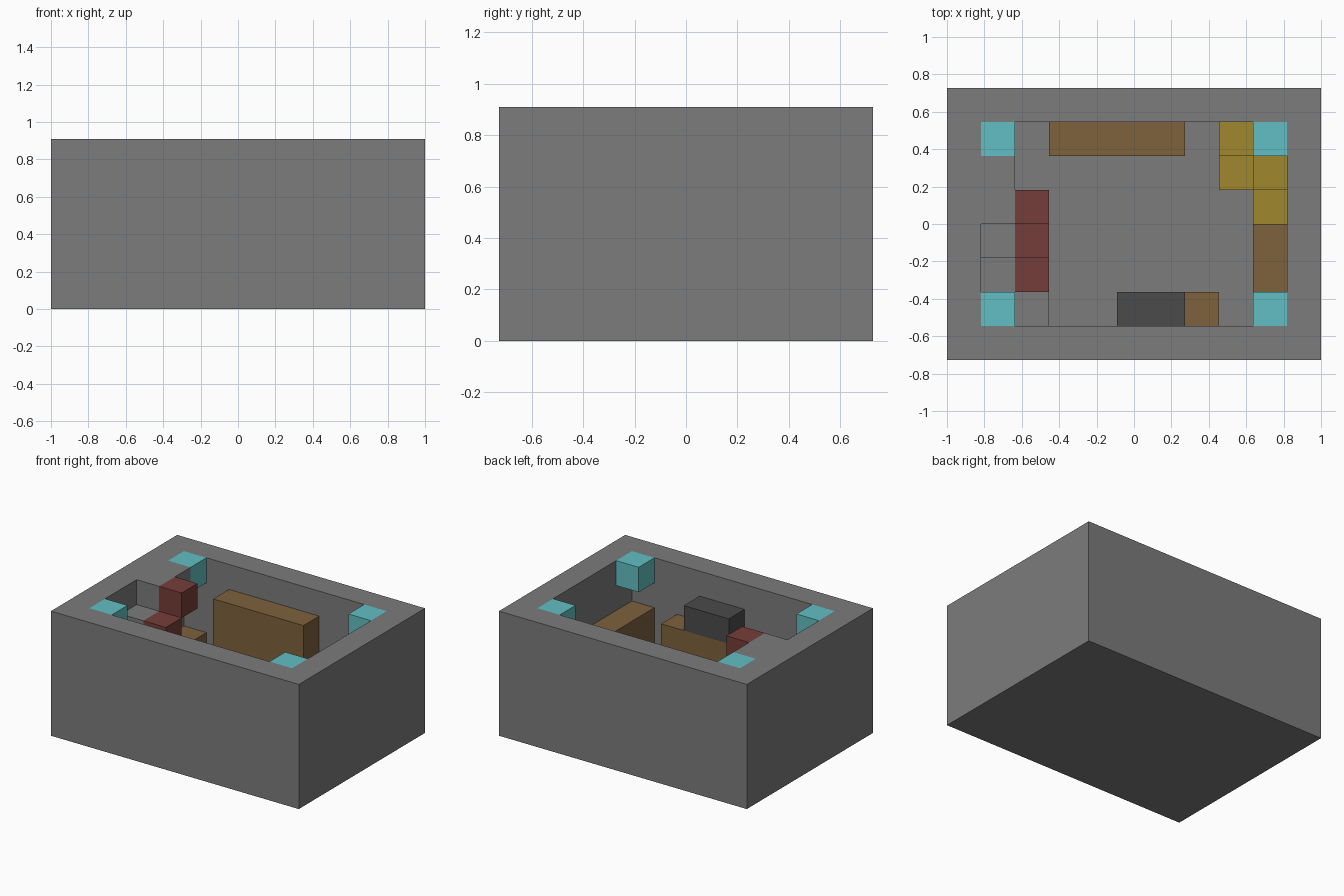
import bpy, bmesh
from mathutils import Vector

default = bpy.data.objects.get("Cube")
if default:
    bpy.data.objects.remove(default, do_unlink=True)

U = 2 / 11                      # size of one block
NX, NY, NZ = 11, 8, 5           # room size in blocks


def material(name, rgb):
    m = bpy.data.materials.new(name)
    m.use_nodes = True
    color = (*rgb, 1)
    m.diffuse_color = color
    bsdf = next(n for n in m.node_tree.nodes if n.type == 'BSDF_PRINCIPLED')
    bsdf.inputs["Base Color"].default_value = color
    bsdf.inputs["Roughness"].default_value = 0.9
    return m


STONE = material("stone grey", (0.2, 0.2, 0.2))
WOOD = material("wood brown", (0.21, 0.12, 0.048))
DARK = material("charcoal", (0.07, 0.07, 0.07))
RED = material("rail red", (0.18, 0.048, 0.041))
GOLD = material("seat yellow", (0.35, 0.25, 0.027))
GLOW = material("lamp cyan", (0.12, 0.52, 0.55))


def finish(name, bm, mat):
    mesh = bpy.data.meshes.new(name)
    bm.to_mesh(mesh)
    bm.free()
    mesh.materials.append(mat)
    obj = bpy.data.objects.new(name, mesh)
    bpy.context.collection.objects.link(obj)
    return obj


def box_mesh(start, size):
    """Box from a starting block and a size, both counted in blocks."""
    bm = bmesh.new()
    bmesh.ops.create_cube(bm, size=1)
    centre = Vector(start) + Vector(size) / 2 - Vector((NX / 2, NY / 2, 0))
    for v in bm.verts:
        v.co = (Vector(c * s for c, s in zip(v.co, size)) + centre) * U
    return bm


def block(name, start, size, mat):
    return finish(name, box_mesh(start, size), mat)


# Room shell: inset the top and sink it to the floor
bm = box_mesh((0, 0, 0), (NX, NY, NZ))
bm.normal_update()
top = max(bm.faces, key=lambda f: f.normal.z)
bmesh.ops.inset_region(bm, faces=[top], thickness=U, use_even_offset=True)
floor = bmesh.ops.extrude_face_region(bm, geom=[top])
bmesh.ops.delete(bm, geom=[top], context='FACES_ONLY')
for v in floor["geom"]:
    if isinstance(v, bmesh.types.BMVert):
        v.co.z = U
bmesh.ops.recalc_face_normals(bm, faces=bm.faces)
finish("room_shell", bm, STONE)

# Corner lamps
for side, x in (("right", 1), ("left", 9)):
    for end, y in (("front", 1), ("back", 6)):
        block(f"lamp_{end}_{side}", (x, y, 4), (1, 1, 1), GLOW)

# Stairs, with a stepped rail beside them
block("stair_foot", (1, 1, 1), (2, 1, 1), STONE)
for n in (2, 3):
    block(f"stair_step_{n}", (1, n, n), (1, 1, 1), STONE)
block("stair_landing", (1, 4, 4), (1, 2, 1), STONE)
for n in (2, 3, 4):
    block(f"stair_rail_{n}", (2, n, n), (1, 1, 1), RED)

# Wooden furniture
block("low_chest", (1, 4, 1), (1, 3, 1), WOOD)
block("bookcase", (3, 6, 1), (4, 1, 3), WOOD)
block("desk", (5, 1, 1), (3, 1, 2), WOOD)
block("side_counter", (9, 1, 1), (1, 3, 2), WOOD)
block("desk_screen", (5, 1, 3), (2, 1, 1), DARK)

# Corner seat
block("seat_back", (8, 6, 1), (2, 1, 2), GOLD)
block("seat_side", (9, 5, 1), (1, 1, 2), GOLD)
block("seat_cushion", (8, 5, 1), (1, 1, 1), GOLD)
block("footstool", (9, 4, 1), (1, 1, 1), GOLD)
